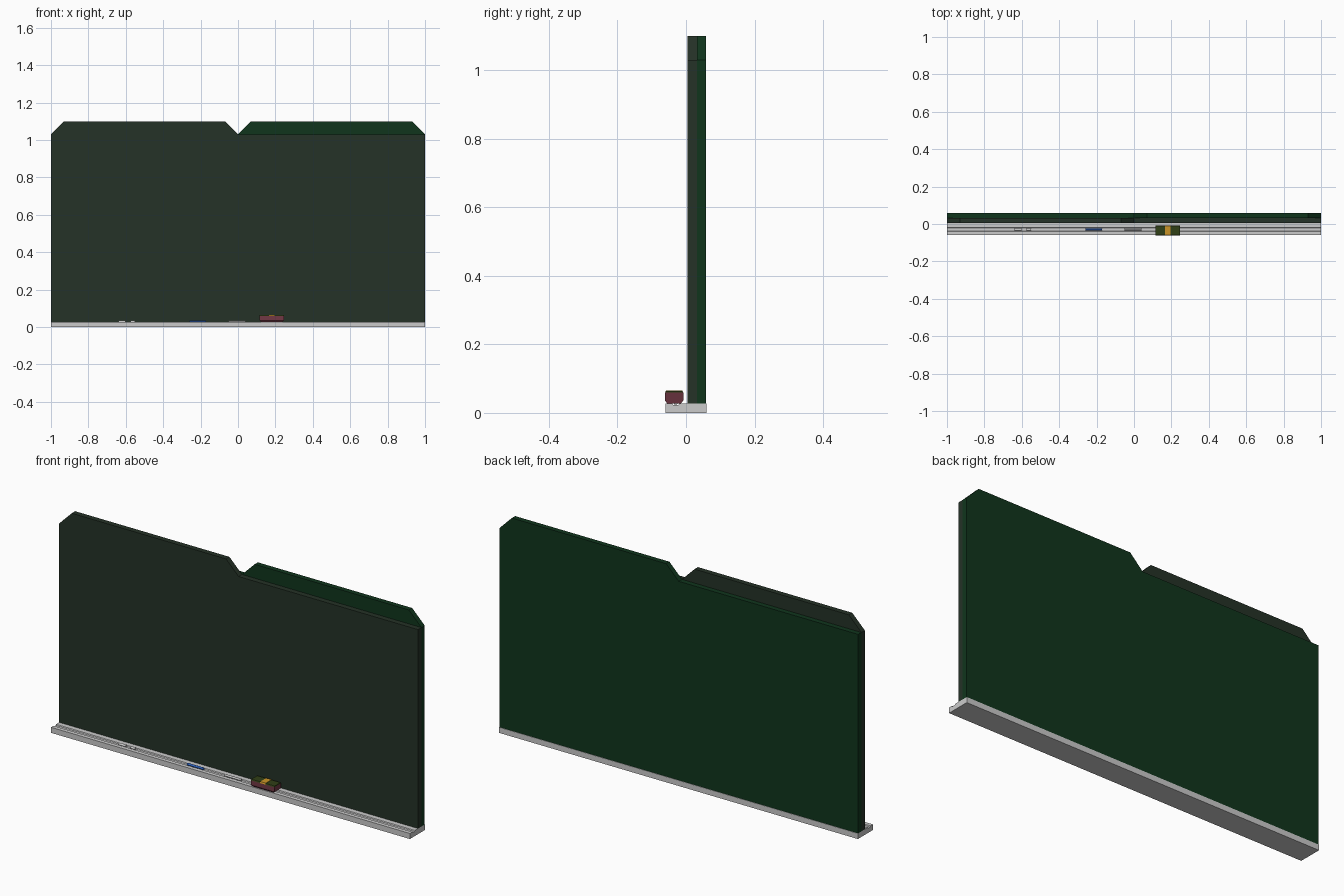
import bpy, bmesh
from math import pi

if "Cube" in bpy.data.objects:
    bpy.data.objects.remove(bpy.data.objects["Cube"])


def material(name, rgb):
    m = bpy.data.materials.new(name)
    m.diffuse_color = (*rgb, 1)
    m.use_nodes = True
    m.node_tree.nodes["Principled BSDF"].inputs["Base Color"].default_value = m.diffuse_color
    return m


def prism(name, points, start, end, to3d, mat=None):
    """Extrude a 2D outline between two depths."""
    bm = bmesh.new()
    rings = [[bm.verts.new(to3d(u, v, d)) for u, v in points] for d in (start, end)]
    bm.faces.new(rings[0])
    bm.faces.new(rings[1][::-1])
    n = len(points)
    for i in range(n):
        j = (i + 1) % n
        bm.faces.new((rings[0][i], rings[1][i], rings[1][j], rings[0][j]))
    bmesh.ops.recalc_face_normals(bm, faces=bm.faces)
    mesh = bpy.data.meshes.new(name)
    bm.to_mesh(mesh)
    bm.free()
    obj = bpy.data.objects.new(name, mesh)
    bpy.context.collection.objects.link(obj)
    if mat:
        mesh.materials.append(mat)
    return obj


def along_x(u, v, d):
    return (d, u, v)


def along_y(u, v, d):
    return (u, d, v)


def rect(a, b, c, d):
    return [(a, c), (b, c), (b, d), (a, d)]


slate = material("slate", (0.018, 0.032, 0.020))
green = material("green", (0.005, 0.036, 0.012))
maroon = material("maroon", (0.17, 0.04, 0.06))
olive = material("olive", (0.03, 0.05, 0.008))
orange = material("orange", (0.6, 0.3, 0.02))
blue = material("blue", (0.03, 0.14, 0.6))
white = material("white", (0.85, 0.85, 0.85))

# Tray with a shallow chalk groove
prism("tray", [(-0.06, 0), (0.06, 0), (0.06, 0.028), (-0.02, 0.028), (-0.022, 0.023),
               (-0.038, 0.023), (-0.04, 0.028), (-0.06, 0.028)], -1, 1, along_x)

# Two sliding boards: each has a raised tab on one half
for name, side, y0, y1, mat in (("front_board", -1, 0.005, 0.032, slate),
                                ("back_board", 1, 0.032, 0.058, green)):
    outline = [(-1, 0.028), (1, 0.028), (1, 1.03), (0.93, 1.10), (0.07, 1.10), (0, 1.03), (-1, 1.03)]
    prism(name, [(x * side, z) for x, z in outline], y0, y1, along_y, mat)

# Chalk sticks lying in the groove
for i, (x0, x1, mat) in enumerate(((-0.64, -0.602, white), (-0.575, -0.55, white),
                                   (-0.26, -0.17, blue), (-0.05, 0.04, white))):
    r = 0.006
    bpy.ops.mesh.primitive_cylinder_add(vertices=12, radius=r, depth=x1 - x0,
                                        location=((x0 + x1) / 2, -0.03, 0.023 + r),
                                        rotation=(0, pi / 2, 0))
    chalk = bpy.context.object
    chalk.name = f"chalk_{i + 1}"
    chalk.data.materials.append(mat)
    bpy.ops.object.shade_smooth_by_angle()

# Eraser: felt block with tapered base, backing and strap
prism("eraser_felt", [(-0.055, 0.028), (-0.014, 0.028), (-0.008, 0.036), (-0.008, 0.059),
                      (-0.061, 0.059), (-0.061, 0.036)], 0.115, 0.245, along_x, maroon)
felt = bpy.data.objects["eraser_felt"]
for v in felt.data.vertices:
    if v.co.z < 0.03:
        v.co.x += 0.008 if v.co.x < 0.18 else -0.008
for name, x0, x1, top, mat in (("eraser_back", 0.115, 0.245, 0.064, olive),
                               ("eraser_strap", 0.165, 0.195, 0.0655, orange)):
    prism(name, [(-0.061, 0.059), (-0.008, 0.059), (-0.011, top), (-0.058, top)],
          x0, x1, along_x, mat)
